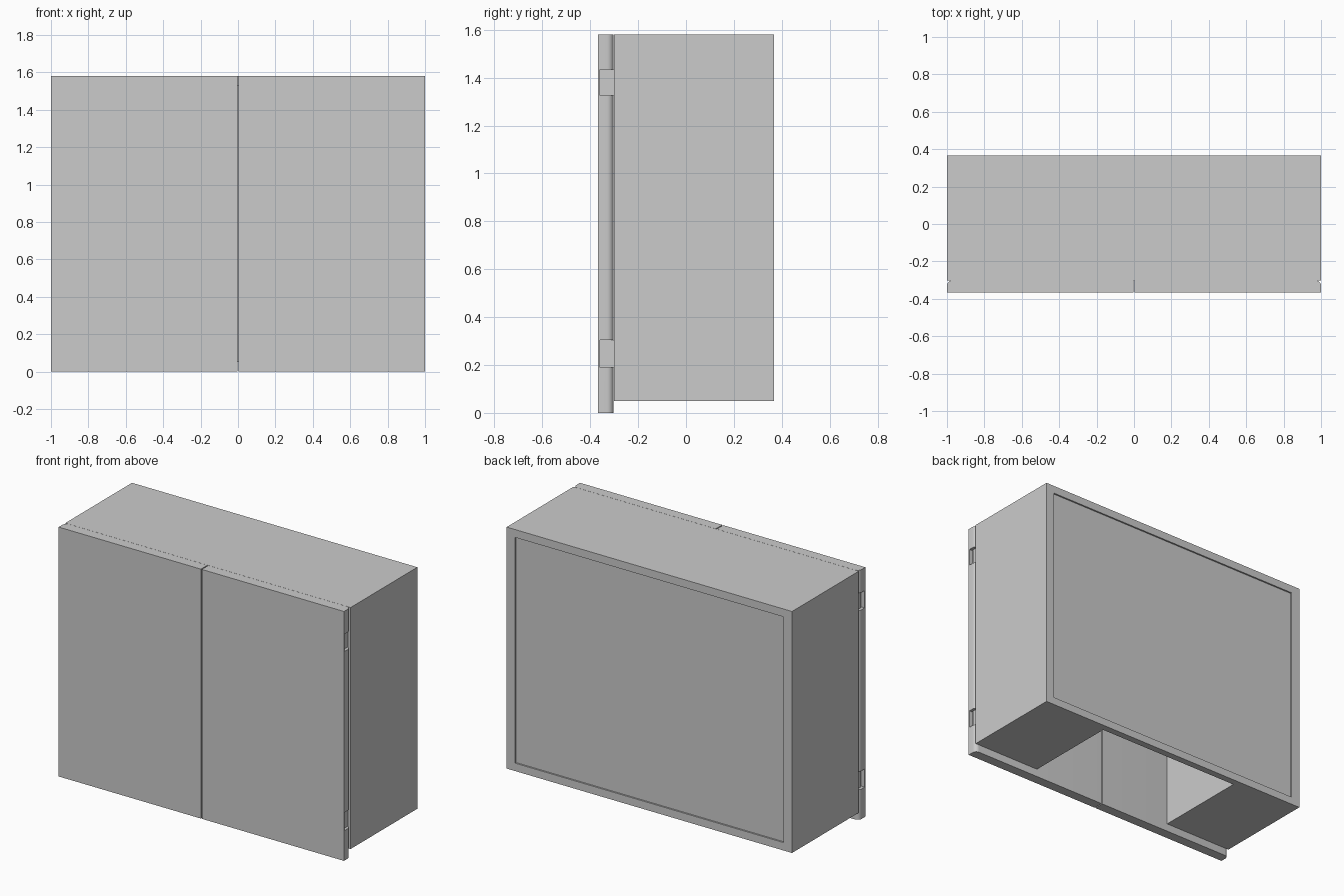
import bpy, bmesh, math

if "Cube" in bpy.data.objects:
    bpy.data.objects.remove(bpy.data.objects["Cube"])

# Main dimensions
W, BACK, FRONT, DOOR_FRONT = 1.0, 0.367, -0.301, -0.367
Z0, Z1, T = 0.05, 1.58, 0.05
NICHE = 0.515           # half width of the open middle bay
PANEL_IN = 0.323        # inner face of the back


def box(name, x, y, z):
    """Box from (min, max) pairs on each axis."""
    x = sorted(x)
    bm = bmesh.new()
    bmesh.ops.create_cube(bm, size=1)
    for v in bm.verts:
        v.co = [a[0] if c < 0 else a[1] for a, c in zip((x, y, z), v.co)]
    me = bpy.data.meshes.new(name)
    bm.to_mesh(me)
    bm.free()
    ob = bpy.data.objects.new(name, me)
    bpy.context.collection.objects.link(ob)
    return ob


def prism(name, outline, z0, z1):
    """Extrude an xy outline from z0 up to z1."""
    bm = bmesh.new()
    face = bm.faces.new([bm.verts.new((x, y, z0)) for x, y in outline])
    ext = bmesh.ops.extrude_face_region(bm, geom=[face])
    for v in ext["geom"]:
        if isinstance(v, bmesh.types.BMVert):
            v.co.z = z1
    bmesh.ops.recalc_face_normals(bm, faces=bm.faces)
    me = bpy.data.meshes.new(name)
    bm.to_mesh(me)
    bm.free()
    ob = bpy.data.objects.new(name, me)
    bpy.context.collection.objects.link(ob)
    return ob


# Carcass: top, recessed back, bottom back rail
box("top_panel", (-W, W), (FRONT, BACK), (Z1 - T, Z1))
box("back_panel", (-W + 0.06, W - 0.06), (PANEL_IN, BACK - 0.01), (Z0 + T, Z1 - T))
box("back_rail", (-NICHE, NICHE), (PANEL_IN, BACK), (Z0, Z0 + T))

for s, side in ((-1, "left"), (1, "right")):
    # Outer side, divider beside the open bay, and bay floor
    box(side + "_side", (s * (W - 0.06), s * W), (FRONT, BACK), (Z0, Z1 - T))
    box(side + "_divider", (s * NICHE, s * (NICHE + T)), (FRONT, PANEL_IN), (Z0 + T, Z1 - T))
    box(side + "_bottom", (s * NICHE, s * (W - 0.06)), (FRONT, BACK), (Z0, Z0 + T))

    # Door with a rounded back corner on its outer edge
    r, back = 0.028, FRONT - 0.001
    arc = [(s * (W - r + r * math.cos(a)), back - r + r * math.sin(a))
           for a in (math.pi / 2 * i / 8 for i in range(9))]
    door = prism(side + "_door",
                 [(s * 0.003, DOOR_FRONT), (s * W, DOOR_FRONT)] + arc + [(s * 0.003, back)],
                 0, Z1)

    # Hinge notches in the outer edge, each with a thin plate
    for i, (a, b) in enumerate(((0.19, 0.305), (1.325, 1.435))):
        cutter = box("notch_cutter", (s * 0.975, s * 1.1), (-0.36, -0.25), (a, b))
        cutter.hide_render = True
        mod = door.modifiers.new("notch", "BOOLEAN")
        mod.operation = "DIFFERENCE"
        mod.solver = "EXACT"
        mod.object = cutter
        bpy.context.view_layer.objects.active = door
        bpy.ops.object.modifier_apply(modifier=mod.name)
        bpy.data.objects.remove(cutter)
        box(f"{side}_hinge_{i + 1}", (s * 0.97, s * 0.981), (-0.351, FRONT), (a, b))

    bpy.ops.object.select_all(action="DESELECT")
    door.select_set(True)
    bpy.context.view_layer.objects.active = door
    bpy.ops.object.shade_smooth_by_angle(angle=math.radians(30))
